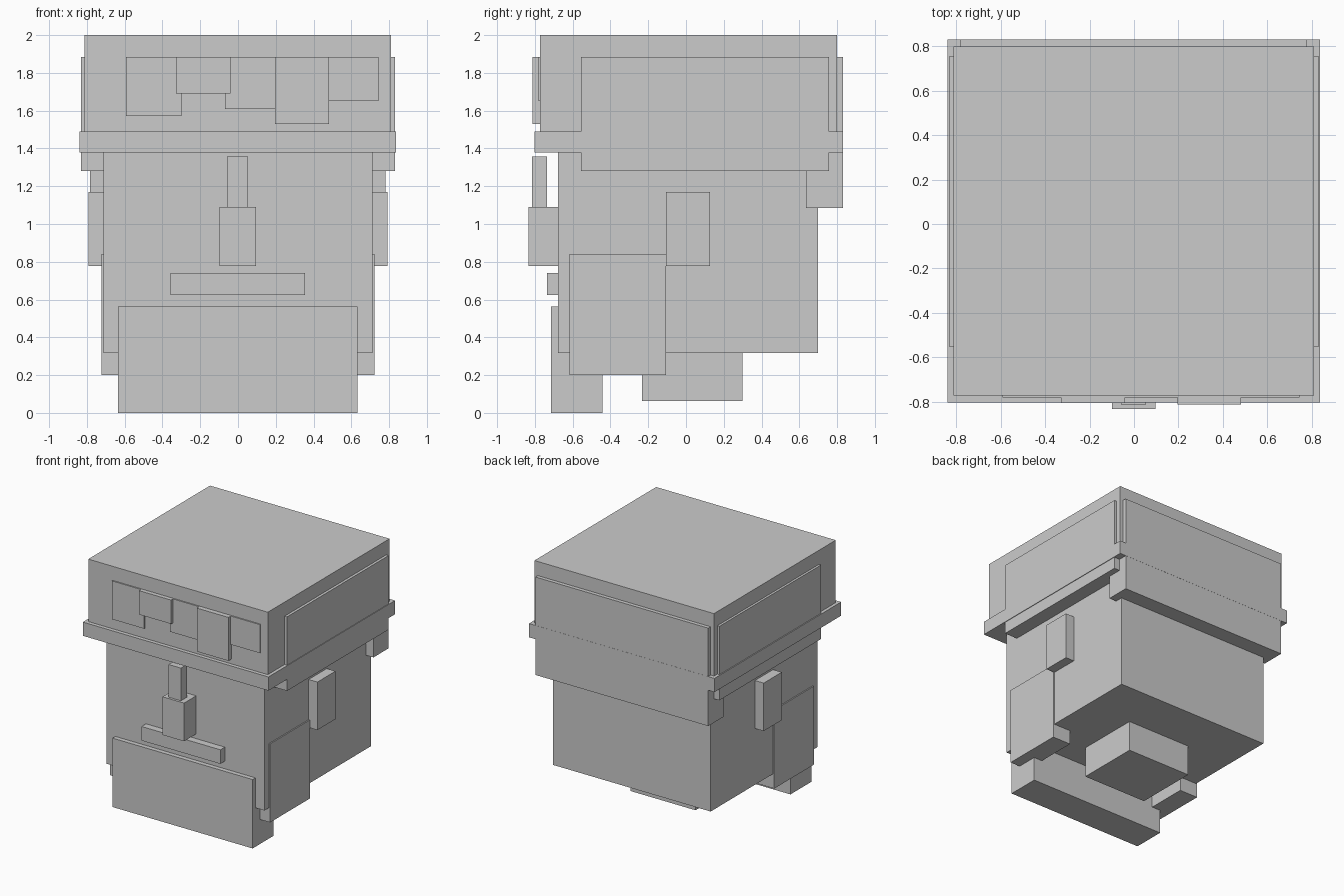
import bpy
import bmesh
from mathutils import Vector

grey = bpy.data.materials.new("light_grey")
grey.diffuse_color = (0.6, 0.6, 0.6, 1)


def box(name, x, y, z):
    """Box between the (low, high) limits on each axis."""
    bm = bmesh.new()
    bmesh.ops.create_cube(bm, size=1)
    for v in bm.verts:
        v.co = Vector(lim[0] if c < 0 else lim[1] for c, lim in zip(v.co, (x, y, z)))
    mesh = bpy.data.meshes.new(name)
    bm.to_mesh(mesh)
    bm.free()
    mesh.materials.append(grey)
    obj = bpy.data.objects.new(name, mesh)
    bpy.context.collection.objects.link(obj)
    return obj


def pair(name, x, y, z):
    """Matching boxes on the right and left."""
    box(name + "_right", x, y, z)
    box(name + "_left", (-x[1], -x[0]), y, z)


# Head and neck
box("head", (-0.713, 0.713), (-0.677, 0.70), (0.318, 1.42))
box("neck", (-0.295, 0.295), (-0.232, 0.298), (0.063, 0.36))

# Hat or hair block with its band
box("cap", (-0.813, 0.81), (-0.772, 0.80), (1.40, 2.0))
box("headband", (-0.84, 0.837), (-0.803, 0.832), (1.378, 1.49))

# Hair panels at the back and sides
box("back_hair", (-0.783, 0.78), (0.635, 0.831), (1.085, 1.885))
pair("side_hair", (0.66, 0.832), (-0.555, 0.757), (1.28, 1.885))

# Fringe locks: left, right, bottom, front
fringe = [
    (-0.593, -0.30, 1.572, -0.782),
    (-0.328, -0.04, 1.69, -0.807),
    (-0.068, 0.20, 1.61, -0.782),
    (0.196, 0.482, 1.53, -0.812),
    (0.482, 0.745, 1.652, -0.782),
]
for i, (left, right, low, front) in enumerate(fringe):
    box(f"fringe_lock_{i + 1}", (left, right), (front, -0.74), (low, 1.885))

# Face
box("nose", (-0.098, 0.096), (-0.834, -0.66), (0.778, 1.09))
box("nose_bridge", (-0.058, 0.054), (-0.814, -0.736), (1.08, 1.357))
box("mouth", (-0.358, 0.355), (-0.735, -0.66), (0.625, 0.74))
box("beard", (-0.634, 0.632), (-0.714, -0.443), (0.0, 0.563))

# Ears and cheeks
pair("ear", (0.66, 0.792), (-0.106, 0.128), (0.778, 1.17))
pair("cheek", (0.555, 0.723), (-0.618, -0.106), (0.20, 0.842))
